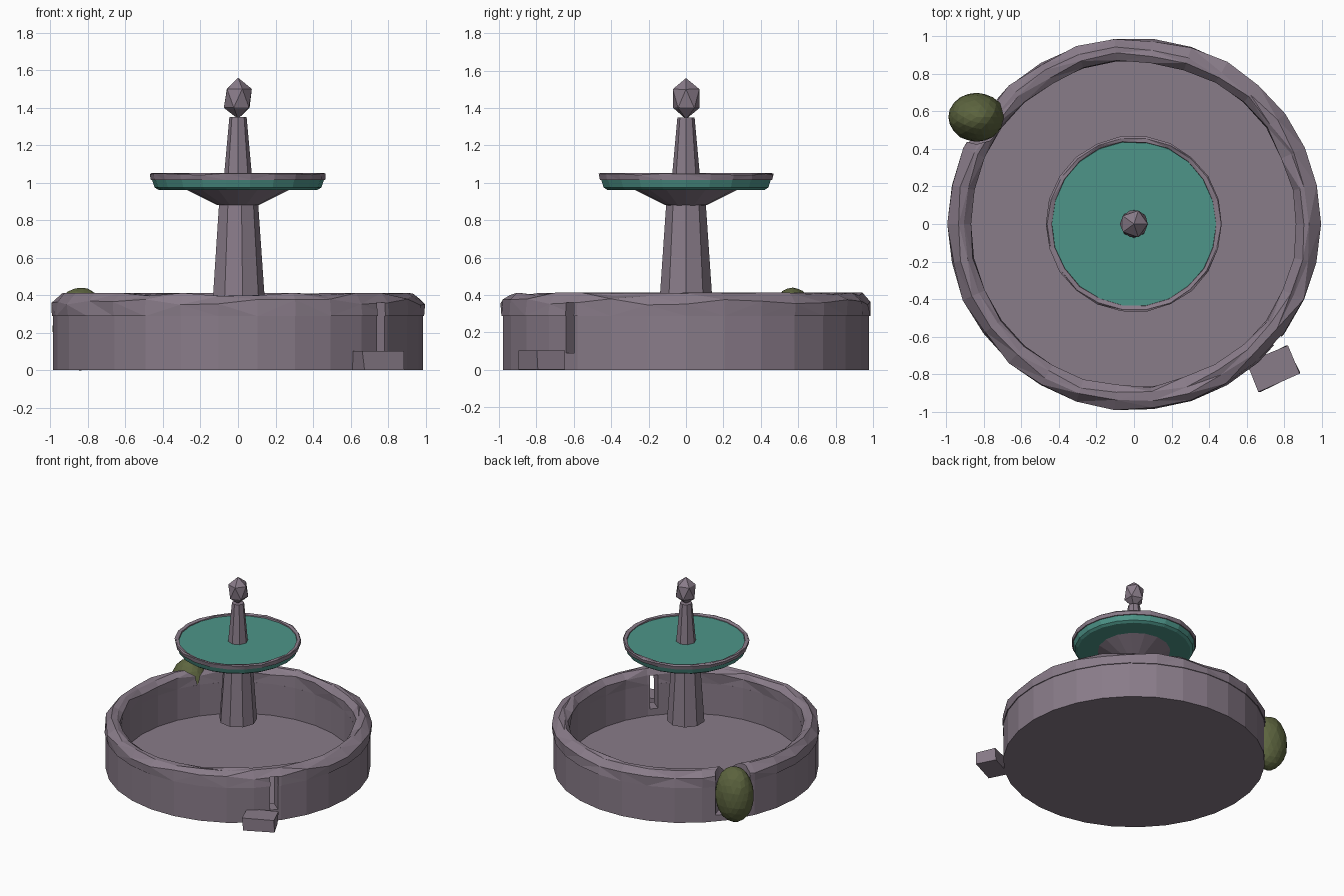
import bpy, bmesh, math, random
from mathutils import Vector, Matrix

random.seed(4)
cube = bpy.data.objects.get("Cube")
if cube:
    bpy.data.objects.remove(cube, do_unlink=True)


def material(name, rgb):
    m = bpy.data.materials.new(name)
    m.use_nodes = True
    m.diffuse_color = (*rgb, 1)
    m.node_tree.nodes["Principled BSDF"].inputs["Base Color"].default_value = (*rgb, 1)
    return m


STONE = material("mauve_stone", (0.25, 0.20, 0.25))
WATER = material("teal_water", (0.075, 0.30, 0.25))
LEAF = material("olive_leaf", (0.11, 0.13, 0.05))


def finish(name, bm, mat):
    bmesh.ops.recalc_face_normals(bm, faces=bm.faces)
    mesh = bpy.data.meshes.new(name)
    bm.to_mesh(mesh)
    bm.free()
    mesh.materials.append(mat)
    obj = bpy.data.objects.new(name, mesh)
    bpy.context.collection.objects.link(obj)
    return obj


def lathe(name, profile, sides, mat, jitter=0.0, closed=False):
    """Revolve (radius, height) points; jitter chips the upper points."""
    bm = bmesh.new()
    top = max(z for r, z in profile)
    low = min(z for r, z in profile)
    rings = []
    for r, z in profile:
        ring = []
        for i in range(sides):
            a = math.tau * i / sides
            rr, zz = r, z
            if jitter and z > low + 0.01:
                rr = r + random.uniform(-jitter, jitter * 0.3)
                zz = min(z + random.uniform(-jitter, jitter), top)
            ring.append(bm.verts.new((rr * math.cos(a), rr * math.sin(a), zz)))
        rings.append(ring)
    pairs = list(zip(rings, rings[1:]))
    if closed:
        pairs.append((rings[-1], rings[0]))
    for lower, upper in pairs:
        for i in range(sides):
            j = (i + 1) % sides
            bm.faces.new((lower[i], lower[j], upper[j], upper[i]))
    bmesh.ops.remove_doubles(bm, verts=bm.verts, dist=0.0001)
    if jitter:
        bmesh.ops.triangulate(bm, faces=bm.faces)
    return finish(name, bm, mat)


def block(name, centre, size, angle, mat, wobble=0.0):
    bm = bmesh.new()
    bmesh.ops.create_cube(bm, size=1)
    turn = Matrix.Rotation(math.radians(angle), 4, "Z")
    for v in bm.verts:
        p = Vector([c * s for c, s in zip(v.co, size)])
        p.x += random.uniform(-wobble, wobble)
        p.y += random.uniform(-wobble, wobble)
        v.co = turn @ p + Vector(centre)
    return finish(name, bm, mat)


def ball(name, centre, scale, detail, mat, wobble=0.0):
    bm = bmesh.new()
    bmesh.ops.create_icosphere(bm, subdivisions=detail, radius=1)
    for v in bm.verts:
        k = 1 + random.uniform(-wobble, wobble)
        v.co = Vector([c * s * k for c, s in zip(v.co, scale)]) + Vector(centre)
    return finish(name, bm, mat)


def cut(target, cutter):
    mod = target.modifiers.new("cut", "BOOLEAN")
    mod.operation = "DIFFERENCE"
    mod.solver = "EXACT"
    mod.object = cutter
    bpy.context.view_layer.objects.active = target
    bpy.ops.object.modifier_apply(modifier=mod.name)


# Basin with its floor, and the chipped coping on top
basin = lathe("basin", [(0, 0), (0.985, 0), (0.985, 0.292), (0.872, 0.292),
                        (0.872, 0.035), (0, 0.035)], 30, STONE)
coping = lathe("basin_rim", [(0.872, 0.288), (0.875, 0.375), (0.915, 0.412),
                             (0.945, 0.412), (0.995, 0.365), (0.992, 0.288)],
               30, STONE, jitter=0.018, closed=True)

# Breach behind the bush and the crack beside the fallen block
BUSH = (-0.84, 0.57, 0.22)
breach = lathe("breach_cutter", [(0, 0.05), (0.145, 0.05), (0.145, 0.6), (0, 0.6)], 12, STONE)
breach.location = (BUSH[0], BUSH[1], 0)
crack = block("crack_cutter", (0.75, -0.61, 0.225), (0.4, 0.06, 0.27), -39, STONE)
bpy.context.view_layer.update()
for part in (basin, coping):
    for cutter in (breach, crack):
        cut(part, cutter)
for cutter in (breach, crack):
    bpy.data.objects.remove(cutter, do_unlink=True)

# Bush and fallen block
ball("bush", BUSH, (0.15, 0.13, 0.222), 3, LEAF, wobble=0.015)
block("fallen_block", (0.74, -0.775, 0.052), (0.235, 0.17, 0.1), 25, STONE, wobble=0.01)

# Column and the flared support under the upper bowl
lathe("column", [(0, 0.39), (0.142, 0.39), (0.108, 0.88), (0, 0.88)], 9, STONE)
lathe("bowl_support", [(0, 0.875), (0.11, 0.88), (0.28, 0.965), (0, 0.965)], 16, STONE)

# Upper bowl of water with its thin stone lip
lathe("bowl_water", [(0, 0.962), (0.425, 0.962), (0.445, 0.975), (0.458, 1.015),
                     (0.44, 1.037), (0, 1.037)], 22, WATER)
lathe("bowl_rim", [(0.435, 1.012), (0.465, 1.015), (0.472, 1.045), (0.464, 1.052),
                   (0.442, 1.046)], 22, STONE, jitter=0.005, closed=True)

# Spire and faceted finial
lathe("spire", [(0, 1.03), (0.075, 1.03), (0.046, 1.35), (0, 1.35)], 8, STONE)
ball("finial", (0, 0, 1.45), (0.083, 0.083, 0.112), 1, STONE, wobble=0.03)
